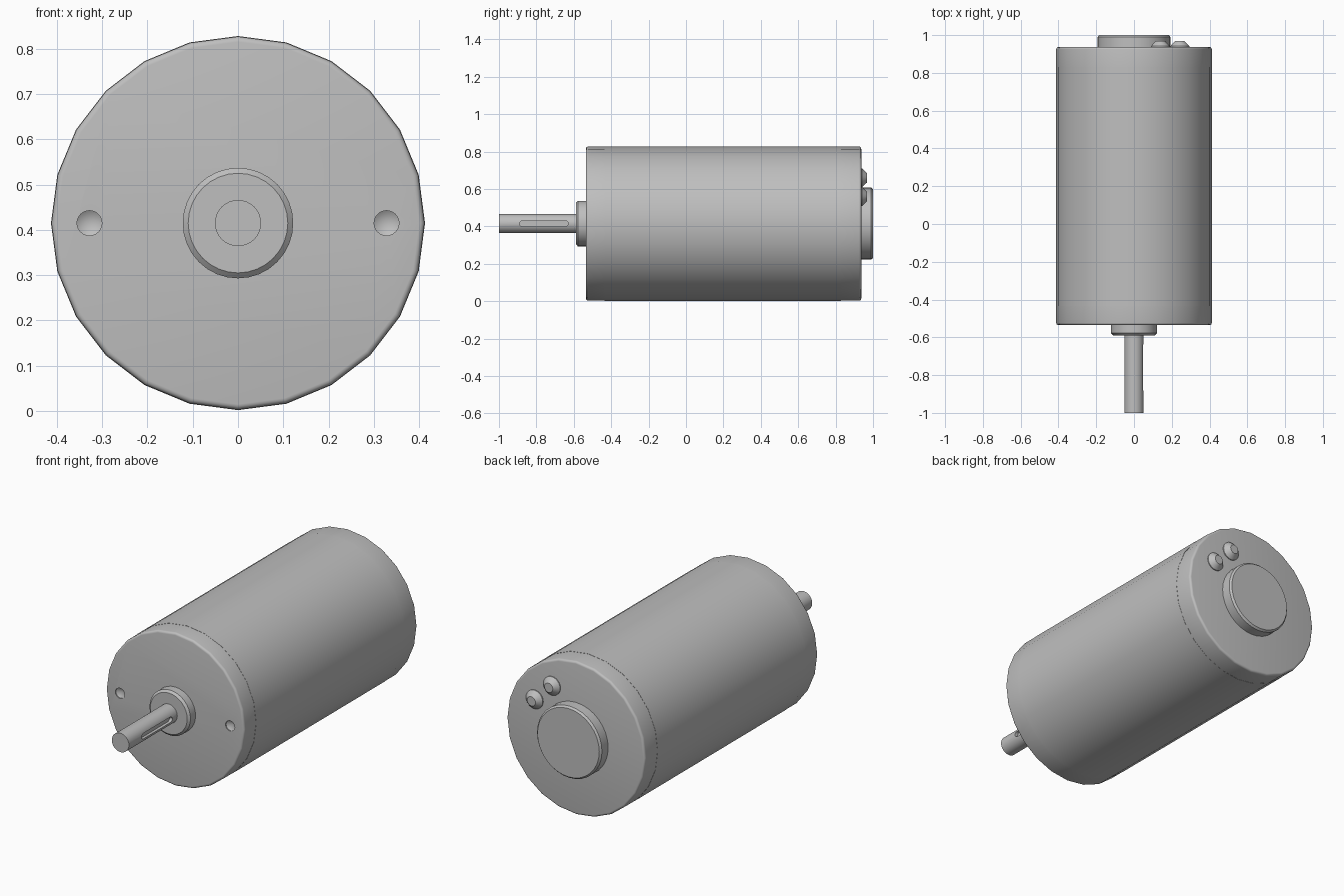
import bpy, bmesh, math
from mathutils import Vector

if "Cube" in bpy.data.objects:
    bpy.data.objects.remove(bpy.data.objects["Cube"])

AXIS_Z = 0.415

metal = bpy.data.materials.new("brushed grey")
metal.use_nodes = True
GREY = (0.52, 0.52, 0.52, 1)
metal.diffuse_color = GREY
metal.node_tree.nodes["Principled BSDF"].inputs["Base Color"].default_value = GREY


def finish(name, bm):
    bmesh.ops.recalc_face_normals(bm, faces=bm.faces)
    mesh = bpy.data.meshes.new(name)
    bm.to_mesh(mesh)
    bm.free()
    mesh.materials.append(metal)
    obj = bpy.data.objects.new(name, mesh)
    bpy.context.collection.objects.link(obj)
    return obj


def lathe(name, profile, sides, x=0.0, z=AXIS_Z):
    """Closed turned part along y from (radius, y) points."""
    bm = bmesh.new()
    rings = []
    for r, y in profile:
        if r == 0:
            rings.append([bm.verts.new((x, y, z))] * sides)
            continue
        rings.append([bm.verts.new((x + r * math.sin(math.tau * i / sides), y,
                                    z + r * math.cos(math.tau * i / sides)))
                      for i in range(sides)])
    for a, b in zip(rings, rings[1:]):
        for i in range(sides):
            j = (i + 1) % sides
            bm.faces.new(list(dict.fromkeys((a[i], a[j], b[j], b[i]))))
    for ring, point in ((rings[0], profile[0]), (rings[-1], profile[-1])):
        if point[0] > 0:
            bm.faces.new(ring)
    return finish(name, bm)


def cut(obj, cutter):
    cutter.hide_render = True
    mod = obj.modifiers.new("cut", 'BOOLEAN')
    mod.operation = 'DIFFERENCE'
    mod.solver = 'EXACT'
    mod.object = cutter
    bpy.context.view_layer.objects.active = obj
    bpy.ops.object.modifier_apply(modifier=mod.name)
    bpy.data.objects.remove(cutter)


def cap_profile(y_face, y_inner, radius=0.412, fillet=0.012, steps=4):
    """End cap with a rounded outer rim."""
    s = 1 if y_inner > y_face else -1
    pts = []
    for k in range(steps + 1):
        a = math.pi / 2 * k / steps
        pts.append((radius - fillet + fillet * math.sin(a),
                    y_face + s * fillet * (1 - math.cos(a))))
    return pts + [(radius, y_inner)]


# Housing: casing between two end caps
casing = lathe("casing", [(0.413, -0.435), (0.413, 0.83)], 24)
front_cap = lathe("front_cap", cap_profile(-0.535, -0.42), 24)
back_cap = lathe("back_cap", cap_profile(0.937, 0.82), 24)

# Conical mounting holes in the front cap
for side in (-1, 1):
    cut(front_cap, lathe("hole_cutter", [(0.0275, -0.56), (0.0275, -0.53), (0, -0.512)],
                         24, x=0.328 * side))

# Front bearing boss and rear bearing cover
boss = lathe("front_boss", [(0.122, -0.53), (0.122, -0.578), (0.11, -0.589)], 32)
cover = lathe("rear_cover", [(0.193, 0.93), (0.193, 0.99), (0.184, 1.0)], 32)

# Output shaft with a round-ended keyway on its left side
shaft = lathe("shaft", [(0.051, -1.0), (0.051, -0.58)], 32)
bm = bmesh.new()
half, r = 0.115, 0.015
outline = []
for end in (1, -1):
    for k in range(9):
        a = math.pi * k / 8
        outline.append((-0.76 + end * (half + r * math.sin(a)),
                        AXIS_Z + end * r * math.cos(a)))
face = bm.faces.new([bm.verts.new((0.033, y, z)) for y, z in outline])
grown = bmesh.ops.extrude_face_region(bm, geom=[face])
bmesh.ops.translate(bm, vec=Vector((0.05, 0, 0)),
                    verts=[v for v in grown["geom"] if isinstance(v, bmesh.types.BMVert)])
cut(shaft, finish("keyway_cutter", bm))

# Two electrical terminals on the back cap
parts = [casing, front_cap, back_cap, boss, cover, shaft]
for name, x, z in (("upper_terminal", 0.14, 0.245), ("lower_terminal", 0.243, 0.145)):
    parts.append(lathe(name, [(0.05, 0.93), (0.05, 0.942), (0.025, 0.968)],
                       24, x=x, z=AXIS_Z + z))

# Smooth shading with crisp edges
bpy.ops.object.select_all(action='DESELECT')
for p in parts:
    p.select_set(True)
bpy.context.view_layer.objects.active = casing
bpy.ops.object.shade_smooth_by_angle(angle=math.radians(30))
